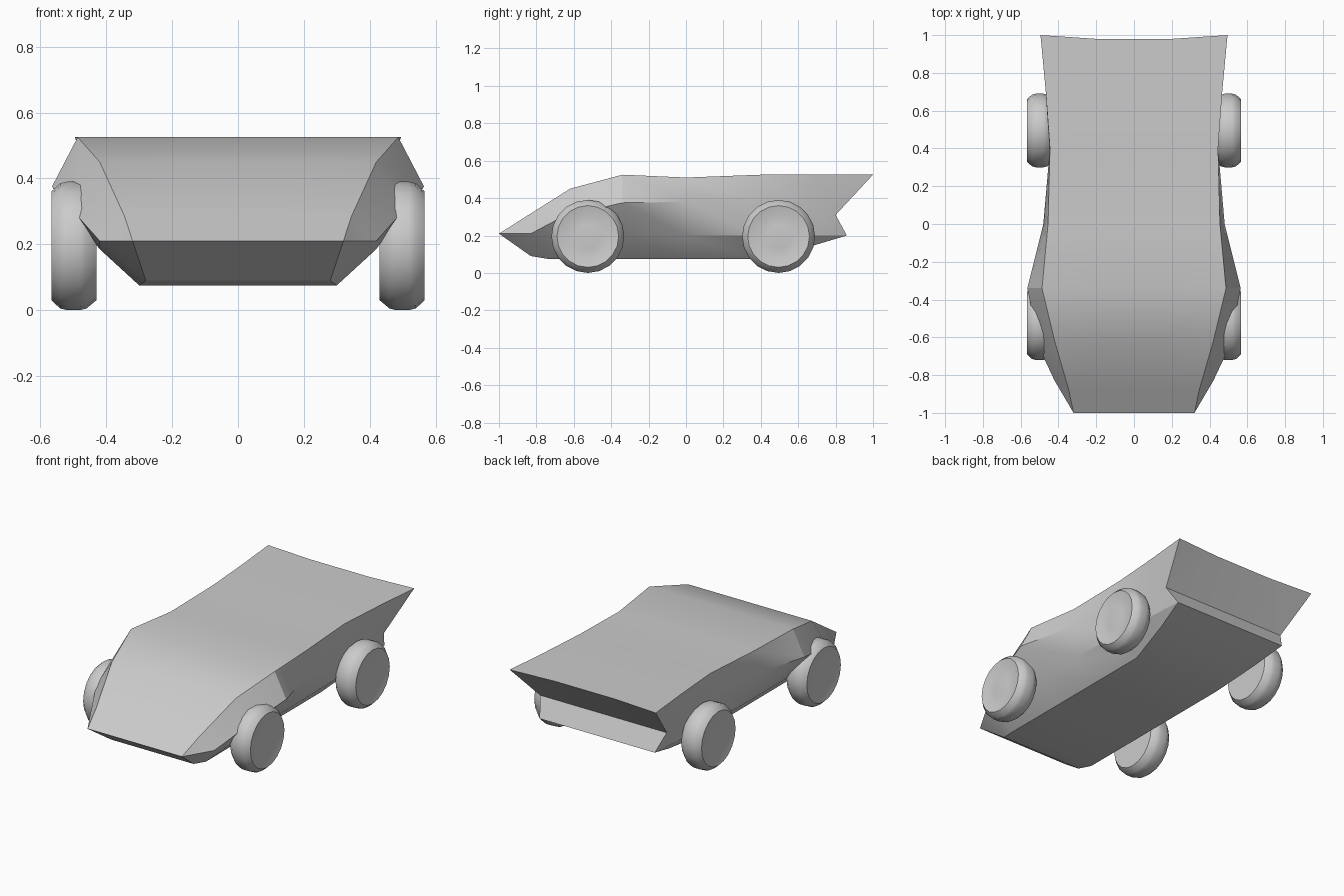
import bpy, bmesh, math

if "Cube" in bpy.data.objects:
    bpy.data.objects.remove(bpy.data.objects["Cube"])

# Half cross-sections from nose to tail: roof edge, belt line, sill, floor edge
STATIONS = [
    [(.32, -1, .21), (.32, -1, .21), (.32, -1, .21), (.32, -1, .21)],
    [(.345, -.88, .286), (.42, -.83, .21), (.42, -.83, .21), (.28, -.83, .09)],
    [(.42, -.62, .45), (.50, -.66, .30), (.42, -.70, .185), (.30, -.74, .075)],
    [(.487, -.34, .525), (.565, -.34, .375), (.43, -.34, .20), (.30, -.34, .075)],
    [(.455, 0, .51), (.48, 0, .38), (.43, 0, .20), (.30, 0, .075)],
    [(.445, .40, .525), (.447, .38, .38), (.42, .38, .20), (.30, .38, .075)],
    [(.467, .70, .525), (.445, .60, .35), (.405, .65, .20), (.35, .66, .14)],
    [(.495, 1, .525), (.43, .80, .31), (.39, .86, .20), (.39, .86, .20)],
]


def finish(name, bm, angle):
    bmesh.ops.remove_doubles(bm, verts=bm.verts, dist=.0005)
    bmesh.ops.recalc_face_normals(bm, faces=bm.faces)
    me = bpy.data.meshes.new(name)
    bm.to_mesh(me)
    bm.free()
    ob = bpy.data.objects.new(name, me)
    bpy.context.collection.objects.link(ob)
    bpy.ops.object.select_all(action='DESELECT')
    ob.select_set(True)
    bpy.context.view_layer.objects.active = ob
    bpy.ops.object.shade_smooth_by_angle(angle=math.radians(angle))
    return ob


# Wedge body lofted through mirrored sections, tail edge slightly bowed inward
bm = bmesh.new()
rings = []
for i, half in enumerate(STATIONS):
    x, y, z = half[0]
    bow = .02 if i == len(STATIONS) - 1 else 0
    half = [(x * .4, y - bow, z)] + half
    pts = half + [(-px, py, pz) for px, py, pz in reversed(half)]
    rings.append([bm.verts.new(p) for p in pts])
for a, b in zip(rings, rings[1:]):
    for k in range(10):
        n = (k + 1) % 10
        bm.faces.new((a[k], a[n], b[n], b[k]))

# Tail: overhang underside and lower rear panel
t = rings[-1]
bm.faces.new((t[0], t[1], t[2]))
bm.faces.new((t[9], t[7], t[8]))
bm.faces.new((t[0], t[2], t[7], t[9]))
bm.faces.new((t[2], t[3], t[6], t[7]))
bmesh.ops.dissolve_degenerate(bm, dist=.0005, edges=bm.edges)
finish("body", bm, 25)

# Wheels: revolved tyre profile (x offset from inner face, radius) with dished hub
PROFILE = [(0, 0), (0, .165), (.03, .19), (.05, .195), (.09, .195), (.11, .19),
           (.137, .165), (.125, .11), (.127, .065), (.132, 0)]


def wheel(name, side, y, segments=20):
    bm = bmesh.new()
    verts = [bm.verts.new((side * (.43 + x), y, .195 + r)) for x, r in PROFILE]
    edges = [bm.edges.new(p) for p in zip(verts, verts[1:])]
    bmesh.ops.spin(bm, geom=verts + edges, cent=(0, y, .195), axis=(1, 0, 0),
                   angle=math.tau, steps=segments, use_duplicate=False)
    finish(name, bm, 35)


for side, label in ((1, "right"), (-1, "left")):
    wheel("front_wheel_" + label, side, -.525)
    wheel("rear_wheel_" + label, side, .495)
